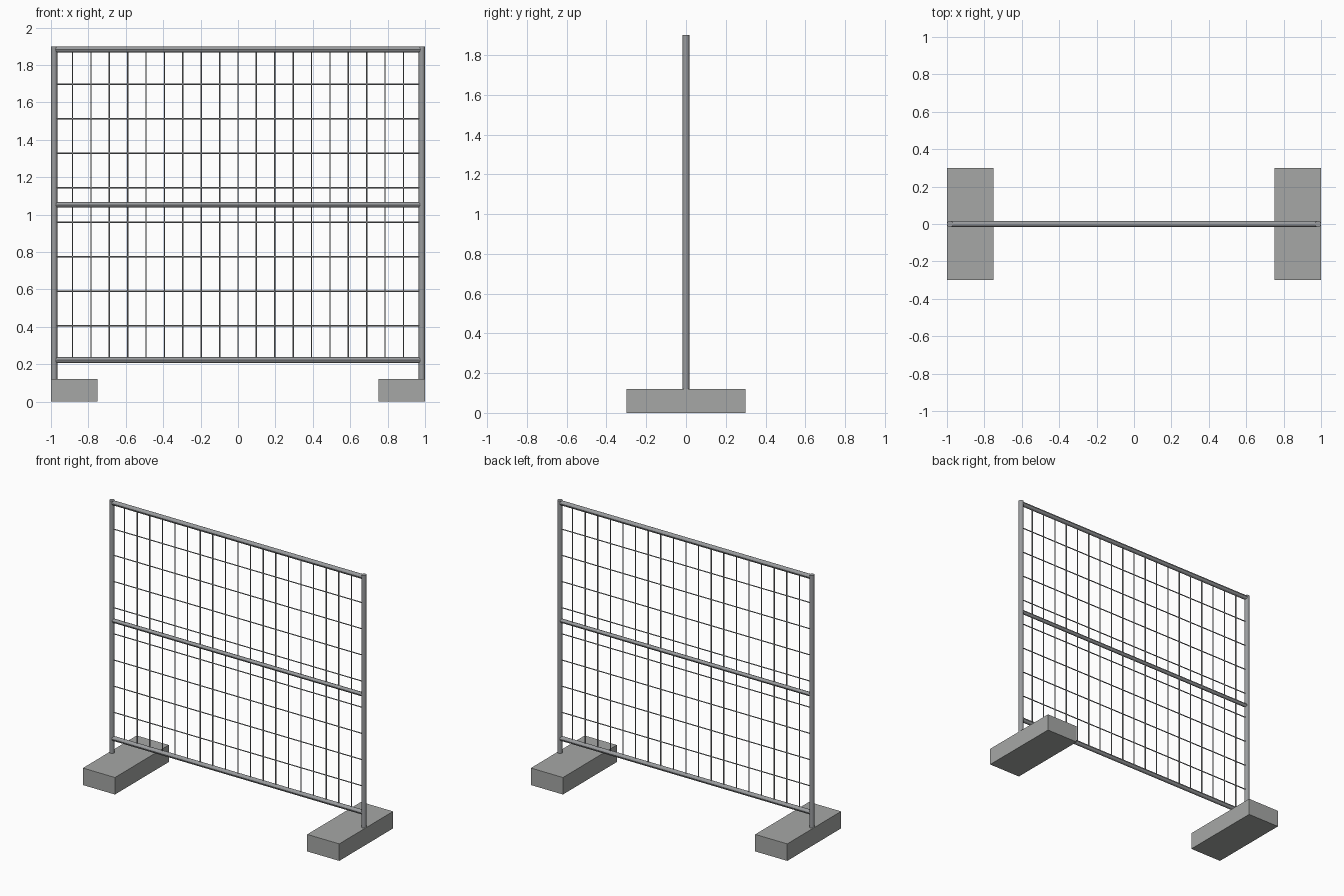
import bpy
from mathutils import Vector

cube = bpy.data.objects.get("Cube")
if cube:
    bpy.data.objects.remove(cube, do_unlink=True)


def material(name, colour):
    mat = bpy.data.materials.new(name)
    mat.use_nodes = True
    mat.diffuse_color = (*colour, 1)
    mat.node_tree.nodes["Principled BSDF"].inputs["Base Color"].default_value = (*colour, 1)
    return mat


STEEL = material("galvanised steel", (0.32, 0.33, 0.34))
CONCRETE = material("concrete", (0.38, 0.39, 0.38))

POST_X, TUBE_R, WIRE_R = 0.983, 0.017, 0.004
FOOT_TOP, POST_TOP = 0.12, 1.90
RAIL_LOW, RAIL_HIGH = 0.222, 1.883


def tube(name, start, end, radius, sides):
    start, end = Vector(start), Vector(end)
    axis = end - start
    bpy.ops.mesh.primitive_cylinder_add(vertices=sides, radius=radius, depth=axis.length,
                                        location=(start + end) / 2,
                                        rotation=axis.to_track_quat('Z', 'Y').to_euler())
    obj = bpy.context.object
    obj.name = name
    obj.data.materials.append(STEEL)
    bpy.ops.object.shade_smooth_by_angle()
    return obj


def rail(name, z, radius, sides):
    return tube(name, (-POST_X, 0, z), (POST_X, 0, z), radius, sides)


# Concrete feet and upright posts
for side, label in ((1, "left"), (-1, "right")):
    bpy.ops.mesh.primitive_cube_add(size=1, location=(side * 0.875, 0, FOOT_TOP / 2))
    foot = bpy.context.object
    foot.name = label + "_foot"
    foot.scale = (0.25, 0.6, FOOT_TOP)
    bpy.ops.object.transform_apply(location=False, rotation=False, scale=True)
    foot.data.materials.append(CONCRETE)
    x = side * POST_X
    tube(label + "_post", (x, 0, FOOT_TOP - 0.02), (x, 0, POST_TOP), TUBE_R, 12)

# Horizontal frame rails
rail("bottom_rail", RAIL_LOW, 0.016, 12)
rail("middle_rail", (RAIL_LOW + RAIL_HIGH) / 2, 0.014, 12)
rail("top_rail", RAIL_HIGH, 0.016, 12)

# Wire mesh infill
COLUMNS, ROWS = 20, 9
for i in range(1, COLUMNS):
    x = POST_X * (2 * i / COLUMNS - 1)
    tube(f"vertical_wire_{i}", (x, 0, RAIL_LOW), (x, 0, RAIL_HIGH), WIRE_R, 6)
for i in range(1, ROWS):
    z = RAIL_LOW + (RAIL_HIGH - RAIL_LOW) * i / ROWS
    rail(f"horizontal_wire_{i}", z, WIRE_R, 6)
